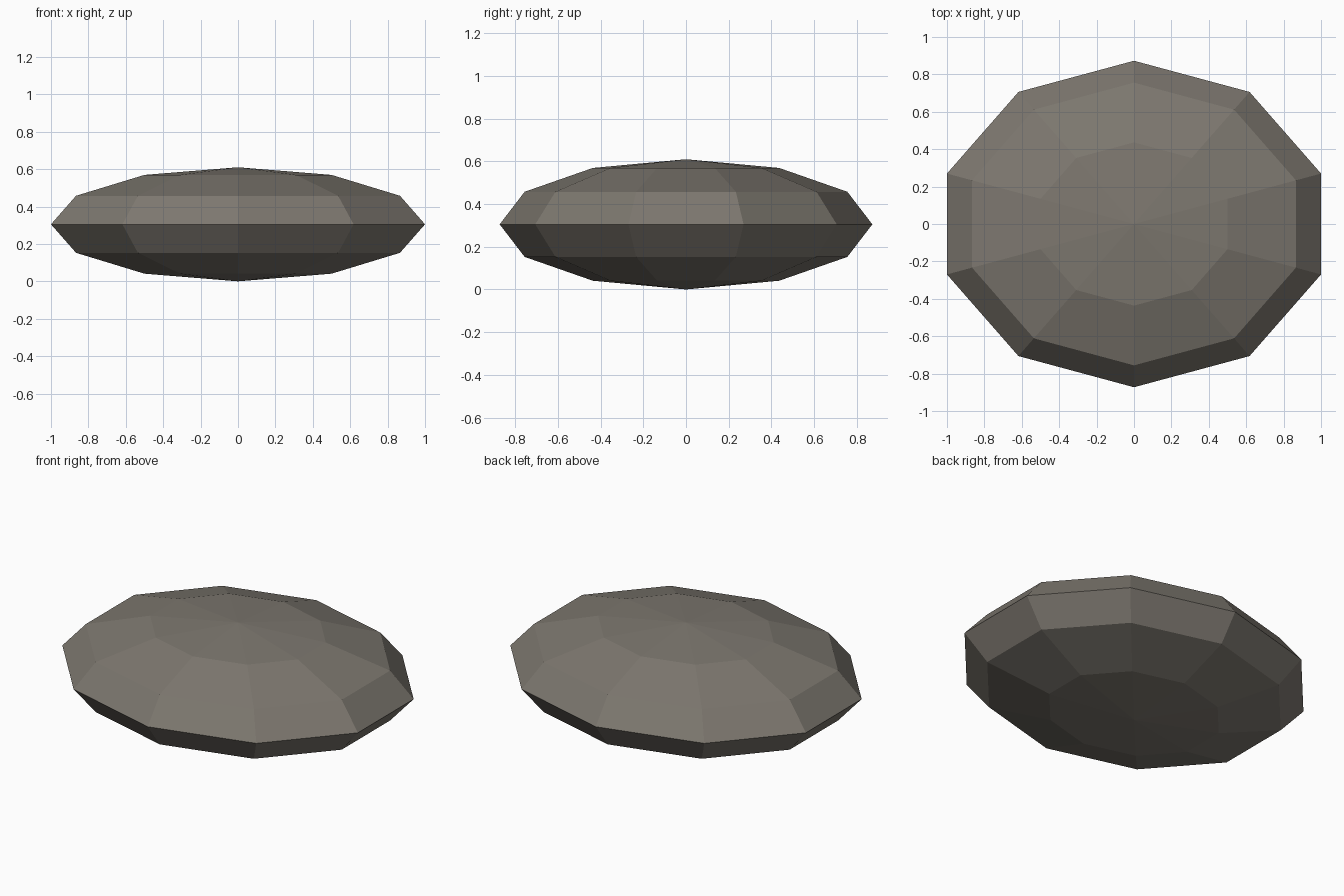
import bpy
import math

if "Cube" in bpy.data.objects:
    bpy.data.objects.remove(bpy.data.objects["Cube"])

# Low-poly pebble: a flattened ten-sided sphere, flat shaded
SEGMENTS, RINGS = 10, 6
RX = 1 / math.cos(math.radians(18))   # corners sit on the y axis, so x reaches +-1
RY, RZ = 0.83 * RX, 0.29 * RX

bpy.ops.mesh.primitive_uv_sphere_add(segments=SEGMENTS, ring_count=RINGS, radius=1)
stone = bpy.context.object
stone.name = "flat_stone"

# Stretch the sphere and stand it on the ground
for v in stone.data.vertices:
    v.co = (v.co.x * RX, v.co.y * RY, (v.co.z + 1) * RZ)
for p in stone.data.polygons:
    p.use_smooth = False

# Single stone colour
mat = bpy.data.materials.new("warm grey stone")
mat.diffuse_color = (0.205, 0.187, 0.160, 1)
mat.use_nodes = True
mat.node_tree.nodes["Principled BSDF"].inputs["Base Color"].default_value = mat.diffuse_color
stone.data.materials.append(mat)
